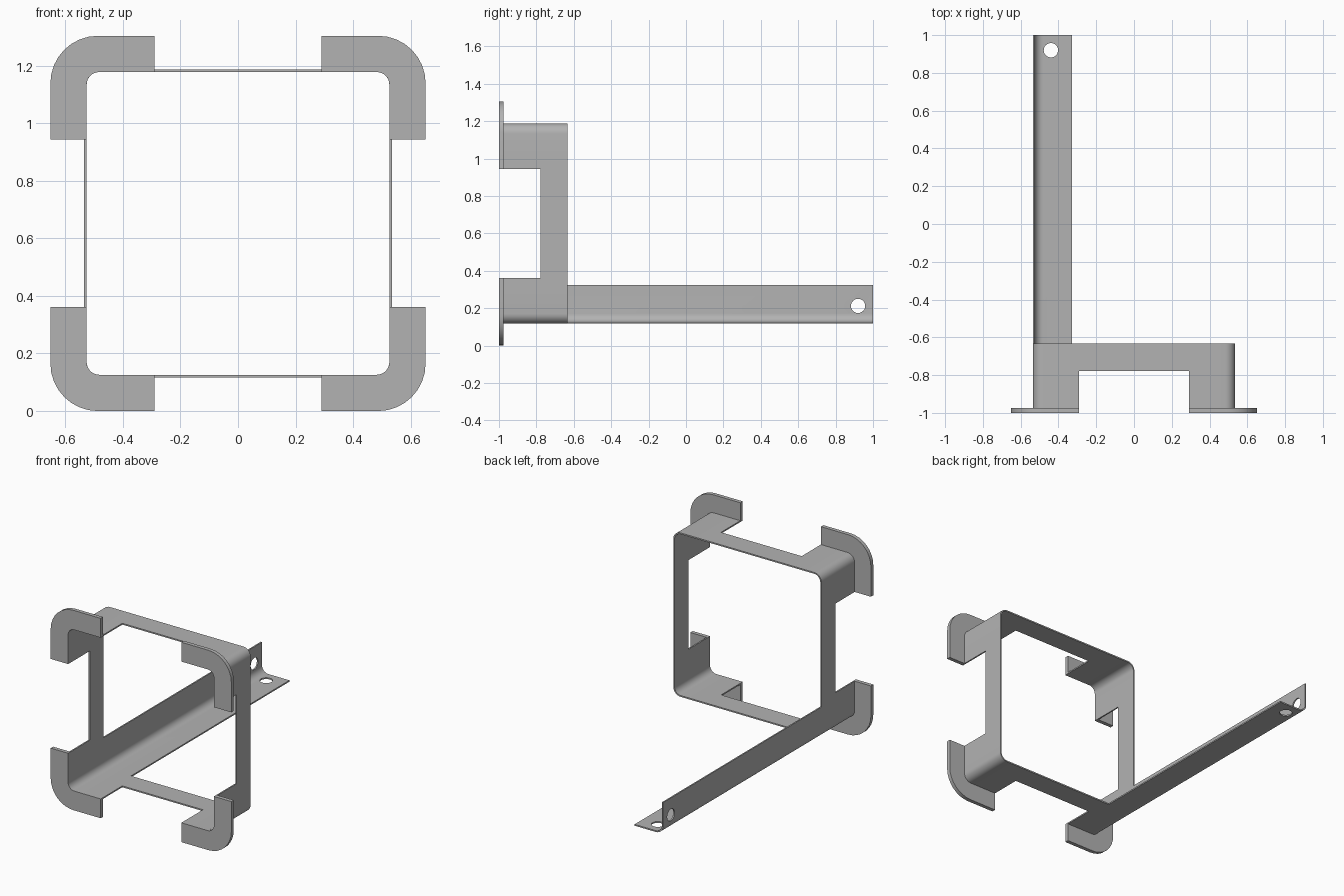
import bpy, bmesh, math
from mathutils import Vector

cube = bpy.data.objects.get("Cube")
if cube:
    bpy.data.objects.remove(cube, do_unlink=True)

MID_Z = 0.652          # centre height of the square frame
HALF = 0.535           # half width of the frame, outer face
SHEET = 0.009          # sheet thickness
FLANGE = 0.652         # half width across the flanges
TAB = 0.291            # where each corner tab ends
ARM = 0.329            # where each leaf of the arm ends
FRONT, FLANGE_BACK, NOTCH, FRAME_BACK, BACK = -1.0, -0.975, -0.777, -0.633, 1.0

steel = bpy.data.materials.new("grey steel")
steel.use_nodes = True
colour = (0.45, 0.45, 0.45, 1)
steel.diffuse_color = colour
steel.node_tree.nodes["Principled BSDF"].inputs["Base Color"].default_value = colour


def arc(half, radius, steps):
    """Rounded corner of a square, anticlockwise in the positive quadrant."""
    c = half - radius
    angles = [math.pi / 2 * i / steps for i in range(steps + 1)]
    return [(c + radius * math.cos(a), c + radius * math.sin(a)) for a in angles]


def quarter_turn(points, turns):
    for _ in range(turns):
        points = [(-v, u) for u, v in points]
    return points


def make_object(name, bm):
    mesh = bpy.data.meshes.new(name)
    bm.to_mesh(mesh)
    bm.free()
    mesh.materials.append(steel)
    obj = bpy.data.objects.new(name, mesh)
    bpy.context.collection.objects.link(obj)
    return obj


def finish(obj):
    """Apply modifiers, then smooth the bends and keep edges sharp."""
    bpy.ops.object.select_all(action='DESELECT')
    obj.select_set(True)
    bpy.context.view_layer.objects.active = obj
    if obj.modifiers:
        bpy.ops.object.convert(target='MESH')
    bpy.ops.object.shade_smooth_by_angle(angle=math.radians(30))


# Bent sheet: square frame, four corner tabs and the long angle arm
corner = [(HALF, TAB), (HALF, ARM)] + arc(HALF, 0.053, 8) + [(ARM, HALF), (TAB, HALF)]
n = len(corner)
path = [p for k in range(4) for p in quarter_turn(corner, k)]
rows = [FLANGE_BACK, NOTCH, FRAME_BACK, BACK]

bm = bmesh.new()
grid = [[bm.verts.new((u, y, v + MID_Z)) for u, v in path] for y in rows]
for i in range(len(path)):
    j = (i + 1) % len(path)
    quadrant, step = divmod(i, n)
    in_tab = step < n - 1
    in_arm = quadrant == 2 and 1 <= step < n - 2
    for r, wanted in enumerate((in_tab, True, in_arm)):
        if wanted:
            bm.faces.new((grid[r][i], grid[r + 1][i], grid[r + 1][j], grid[r][j]))
bmesh.ops.delete(bm, geom=[v for v in bm.verts if not v.link_faces], context='VERTS')
sheet = make_object("frame_and_arm", bm)
solid = sheet.modifiers.new("thickness", 'SOLIDIFY')
solid.thickness = SHEET
solid.offset = -1
solid.use_even_offset = True

# Fixing hole near the end of each leaf of the arm
leaf = -0.44
holes = [("side_hole_cutter", (-HALF, 0.92, leaf + MID_Z), (0, math.pi / 2, 0)),
         ("bottom_hole_cutter", (leaf, 0.92, MID_Z - HALF), (0, 0, 0))]
cutters = []
for name, place, turn in holes:
    bpy.ops.mesh.primitive_cylinder_add(vertices=32, radius=0.038, depth=0.06,
                                        location=place, rotation=turn)
    cutter = bpy.context.object
    cutter.name = name
    cutter.hide_render = True
    cutters.append(cutter)
    cut = sheet.modifiers.new(name, 'BOOLEAN')
    cut.operation = 'DIFFERENCE'
    cut.solver = 'EXACT'
    cut.object = cutter
finish(sheet)
for cutter in cutters:
    bpy.data.objects.remove(cutter, do_unlink=True)

# Rounded corner flanges on the front of the tabs
inner = [(HALF - SHEET, TAB)] + arc(HALF - SHEET, 0.044, 8) + [(TAB, HALF - SHEET)]
outer = [(FLANGE, TAB)] + arc(FLANGE, 0.165, 8) + [(TAB, FLANGE)]
names = ["upper_left_flange", "upper_right_flange", "lower_right_flange", "lower_left_flange"]
for k, name in enumerate(names):
    bm = bmesh.new()
    a, b = [[bm.verts.new((u, FRONT, v + MID_Z)) for u, v in quarter_turn(line, k)]
            for line in (inner, outer)]
    for i in range(len(a) - 1):
        bm.faces.new((a[i], b[i], b[i + 1], a[i + 1]))
    ext = bmesh.ops.extrude_face_region(bm, geom=bm.faces[:], use_keep_orig=True)
    moved = [g for g in ext["geom"] if isinstance(g, bmesh.types.BMVert)]
    bmesh.ops.translate(bm, verts=moved, vec=Vector((0, FLANGE_BACK - FRONT, 0)))
    bmesh.ops.recalc_face_normals(bm, faces=bm.faces[:])
    finish(make_object(name, bm))
